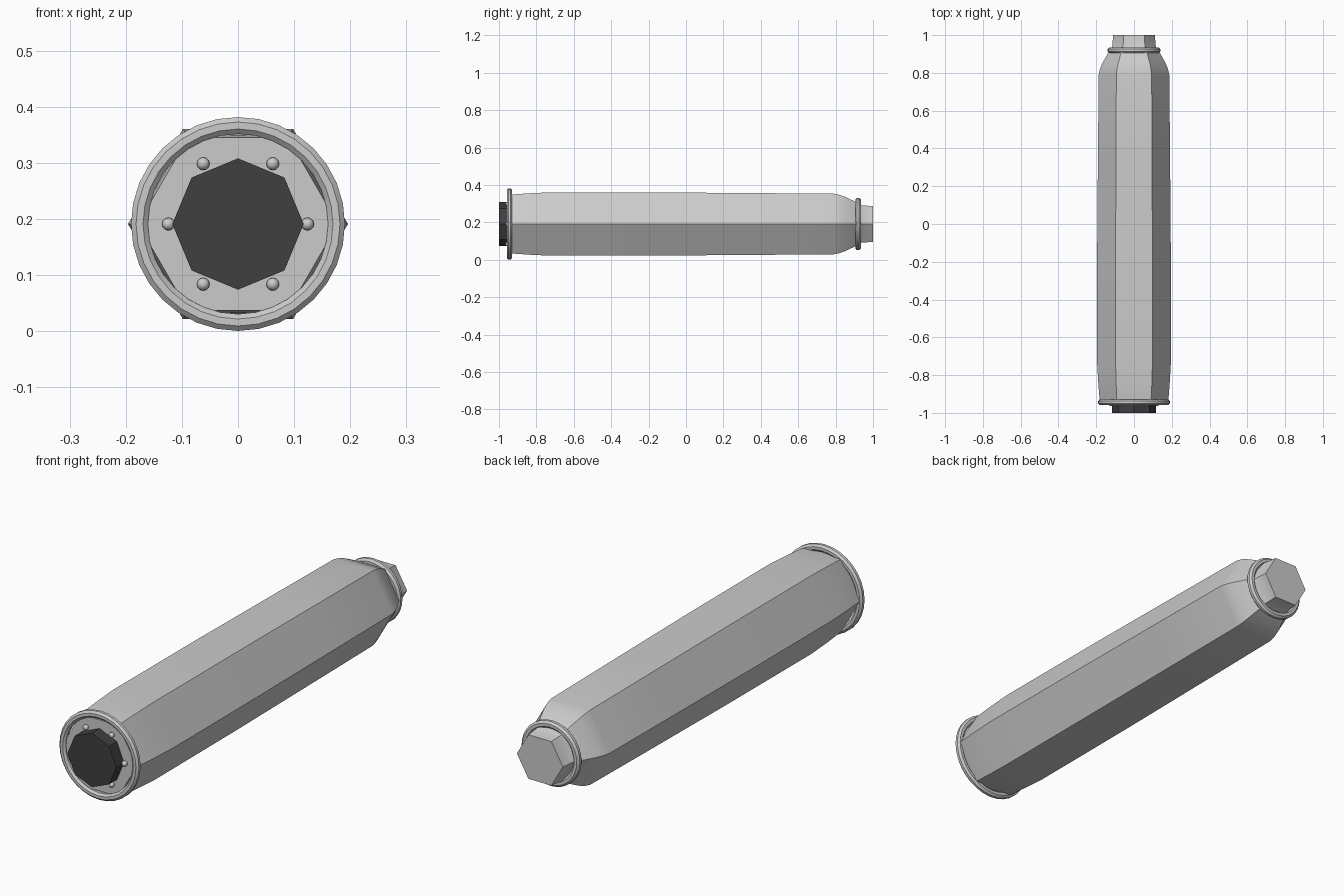
import bpy, bmesh
from math import cos, sin, pi, radians
from mathutils import Matrix

if "Cube" in bpy.data.objects:
    bpy.data.objects.remove(bpy.data.objects["Cube"])

AXIS_Z = 0.191  # height of the long axis


def finish(bm, name, smooth=True, mat=None):
    bmesh.ops.recalc_face_normals(bm, faces=bm.faces)
    me = bpy.data.meshes.new(name)
    bm.to_mesh(me)
    bm.free()
    ob = bpy.data.objects.new(name, me)
    bpy.context.collection.objects.link(ob)
    if mat:
        me.materials.append(mat)
    if smooth:
        bpy.ops.object.select_all(action='DESELECT')
        ob.select_set(True)
        bpy.context.view_layer.objects.active = ob
        bpy.ops.object.shade_smooth_by_angle(angle=radians(35))
    return ob


def loft(name, profile, sides, closed=False, smooth=True, mat=None):
    """Sweep (y, radius) points around the long axis; closed makes a ring, open is capped."""
    bm = bmesh.new()
    rings = [[bm.verts.new((r * cos(2 * pi * i / sides), y, AXIS_Z + r * sin(2 * pi * i / sides)))
              for i in range(sides)] for y, r in profile]
    pairs = list(zip(rings, rings[1:])) + ([(rings[-1], rings[0])] if closed else [])
    for a, b in pairs:
        for i in range(sides):
            j = (i + 1) % sides
            bm.faces.new((a[i], a[j], b[j], b[i]))
    if not closed:
        bm.faces.new(rings[0])
        bm.faces.new(rings[-1])
    return finish(bm, name, smooth, mat)


def collar(name, y, outer, tube):
    section = [(y + tube * cos(pi * (2 * k + 1) / 8), outer - tube + tube * sin(pi * (2 * k + 1) / 8) * 1.05)
               for k in range(8)]
    return loft(name, section, 32, closed=True)


# Hexagonal casing with tapered shoulder and neck
loft("casing", [(-0.947, 0.178), (-0.92, 0.183), (-0.83, 0.190), (-0.72, 0.196),
                (-0.15, 0.195), (0.35, 0.191), (0.79, 0.187), (0.82, 0.180),
                (0.85, 0.168), (0.91, 0.135), (0.935, 0.116), (1.0, 0.110)], 6)

# Round collars at both ends
collar("front_collar", -0.944, 0.191, 0.0155)
collar("rear_collar", 0.92, 0.140, 0.0155)

# Dark octagonal plug
dark = bpy.data.materials.new("dark_plug")
dark.diffuse_color = (0.05, 0.05, 0.053, 1)
dark.use_nodes = True
dark.node_tree.nodes["Principled BSDF"].inputs["Base Color"].default_value = dark.diffuse_color
loft("front_plug", [(-1.0, 0.117), (-0.94, 0.117)], 8, smooth=False, mat=dark)

# Six rivets around the plug
bm = bmesh.new()
for k in range(6):
    a = k * pi / 3
    place = Matrix.Translation((0.124 * cos(a), -0.953, AXIS_Z + 0.124 * sin(a)))
    bmesh.ops.create_uvsphere(bm, u_segments=12, v_segments=8, radius=0.0115,
                              matrix=place @ Matrix.Rotation(pi / 2, 4, 'X'))
finish(bm, "rivets")
